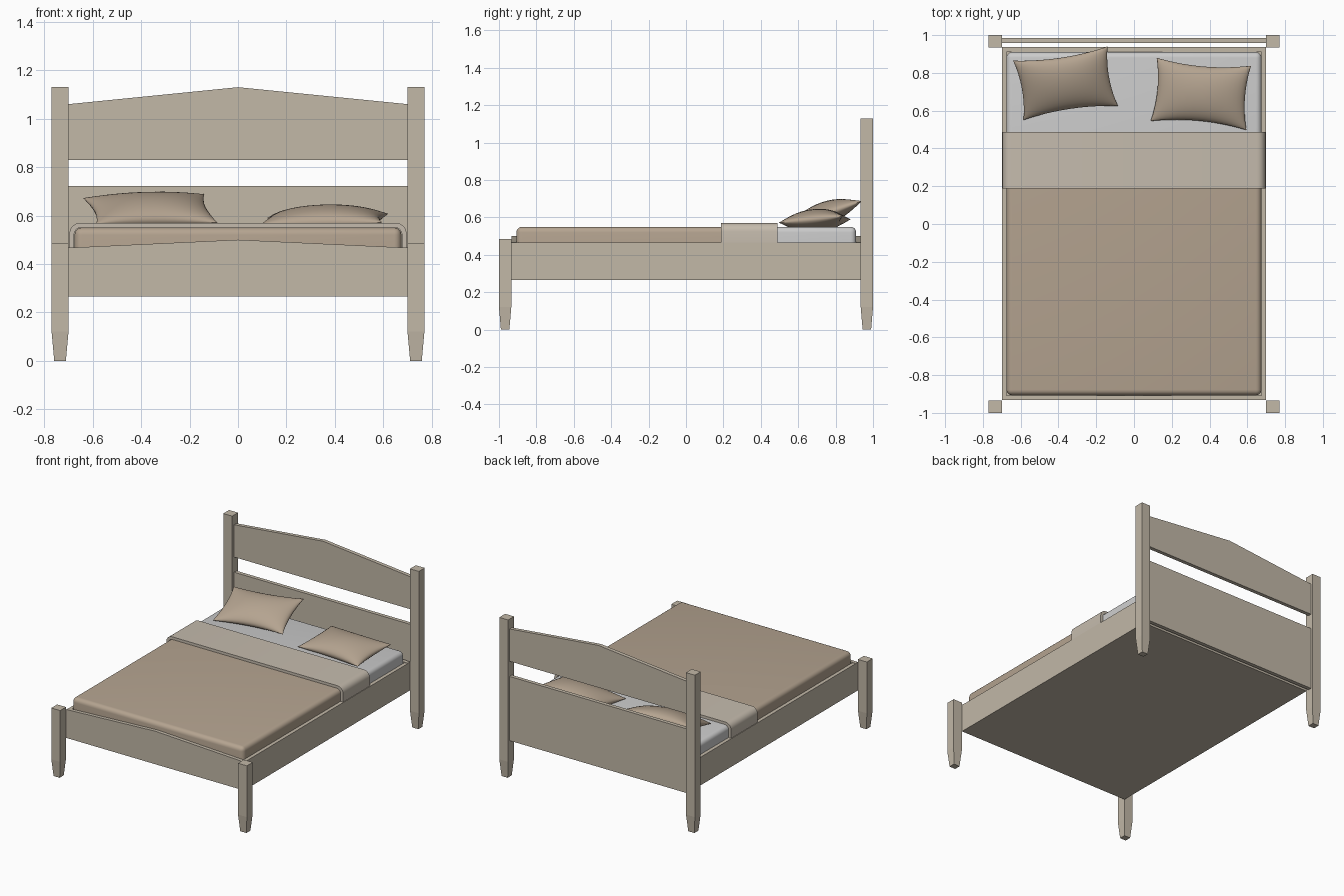
import bpy, bmesh, math
from mathutils import Vector

if "Cube" in bpy.data.objects:
    bpy.data.objects.remove(bpy.data.objects["Cube"])


def material(name, rgb):
    m = bpy.data.materials.new(name)
    m.diffuse_color = (*rgb, 1)
    m.use_nodes = True
    m.node_tree.nodes["Principled BSDF"].inputs["Base Color"].default_value = m.diffuse_color
    return m


WOOD = material("wood", (0.54, 0.48, 0.39))
CLOTH = material("cloth", (0.46, 0.37, 0.28))
FOLD = material("fold", (0.56, 0.50, 0.42))
WHITE = material("white", (0.8, 0.8, 0.8))


def finish(name, bm, *mats):
    bmesh.ops.recalc_face_normals(bm, faces=bm.faces)
    me = bpy.data.meshes.new(name)
    bm.to_mesh(me)
    bm.free()
    ob = bpy.data.objects.new(name, me)
    bpy.context.collection.objects.link(ob)
    for m in mats:
        me.materials.append(m)
    return ob


def smooth(ob, angle=40):
    bpy.ops.object.select_all(action='DESELECT')
    ob.select_set(True)
    bpy.context.view_layer.objects.active = ob
    bpy.ops.object.shade_smooth_by_angle(angle=math.radians(angle))


def box_bm(x0, x1, y0, y1, z0, z1):
    bm = bmesh.new()
    bmesh.ops.create_cube(bm, size=1)
    for v in bm.verts:
        v.co = ((x0 + x1) / 2 + v.co.x * (x1 - x0),
                (y0 + y1) / 2 + v.co.y * (y1 - y0),
                (z0 + z1) / 2 + v.co.z * (z1 - z0))
    return bm


def board(name, profile, y0, y1, mat):
    """Extrude an xz profile along y."""
    bm = bmesh.new()
    f = bm.faces.new([bm.verts.new((x, y0, z)) for x, z in profile])
    r = bmesh.ops.extrude_face_region(bm, geom=[f])
    bmesh.ops.translate(bm, vec=(0, y1 - y0, 0),
                        verts=[g for g in r["geom"] if isinstance(g, bmesh.types.BMVert)])
    return finish(name, bm, mat)


def peaked(z0, z_end, z_mid, w=0.70):
    return [(-w, z0), (w, z0), (w, z_end), (0, z_mid), (-w, z_end)]


def post(name, cx, cy, height):
    """Square post with a tapered foot."""
    bm = bmesh.new()
    rings = []
    for z, h in ((0, 0.024), (0.12, 0.035), (height, 0.035)):
        rings.append([bm.verts.new((cx + sx * h, cy + sy * h * 0.94, z))
                      for sx, sy in ((-1, -1), (1, -1), (1, 1), (-1, 1))])
    for a, b in zip(rings, rings[1:]):
        for i in range(4):
            bm.faces.new((a[i], a[(i + 1) % 4], b[(i + 1) % 4], b[i]))
    bm.faces.new(rings[0])
    bm.faces.new(rings[-1])
    finish(name, bm, WOOD)


def pillow(name, corners, thick, n=20):
    """Cushion spanned by four corners (front-left, front-right, back-right, back-left)."""
    a, b, c, d = map(Vector, corners)
    normal = (c - a).cross(d - b).normalized()
    bm = bmesh.new()
    for side in (1, -1):
        grid = []
        for j in range(n + 1):
            v = -math.cos(math.pi * j / n)
            row = []
            for i in range(n + 1):
                u = -math.cos(math.pi * i / n)
                # edges bow inwards between the corners
                s = (1 + u * (1 - 0.08 * (1 - v * v))) / 2
                t = (1 + v * (1 - 0.15 * (1 - u * u))) / 2
                p = a.lerp(b, s).lerp(d.lerp(c, s), t)
                h = max(0, (1 - u * u) * (1 - v * v)) ** 0.5
                row.append(bm.verts.new(p + normal * side * thick * h))
            grid.append(row)
        for j in range(n):
            for i in range(n):
                bm.faces.new((grid[j][i], grid[j][i + 1], grid[j + 1][i + 1], grid[j + 1][i]))
    bmesh.ops.remove_doubles(bm, verts=bm.verts, dist=1e-5)
    smooth(finish(name, bm, CLOTH), 60)


# posts
for side, sx in (("left", -1), ("right", 1)):
    post(f"front_post_{side}", sx * 0.735, -0.967, 0.485)
    post(f"back_post_{side}", sx * 0.735, 0.967, 1.13)
    # side rails
    xs = sorted((sx * 0.675, sx * 0.70))
    finish(f"side_rail_{side}", box_bm(*xs, -0.93, 0.935, 0.265, 0.465), WOOD)

# headboard panels
board("headboard_top", peaked(0.83, 1.06, 1.13), 0.957, 0.984, WOOD)
board("headboard_lower", [(-0.7, 0.265), (0.7, 0.265), (0.7, 0.722), (-0.7, 0.722)],
      0.957, 0.984, WOOD)

# peaked end boards and base
board("footboard", peaked(0.265, 0.467, 0.50), -0.932, -0.907, WOOD)
board("head_end_board", peaked(0.265, 0.467, 0.50), 0.910, 0.937, WOOD)
finish("base", box_bm(-0.69, 0.69, -0.92, 0.925, 0.265, 0.285), WOOD)

# mattress: white head end, covered foot end
bm = box_bm(-0.675, 0.675, -0.907, 0.91, 0.286, 0.55)
bmesh.ops.bevel(bm, geom=bm.edges[:], offset=0.03, segments=5, profile=0.5, affect='EDGES')
bmesh.ops.bisect_plane(bm, geom=bm.verts[:] + bm.edges[:] + bm.faces[:],
                       plane_co=(0, 0.33, 0), plane_no=(0, 1, 0))
for f in bm.faces:
    f.material_index = 1 if f.calc_center_median().y < 0.33 else 0
smooth(finish("mattress", bm, WHITE, CLOTH))


# folded blanket band over the mattress
def arch(w, top, r, n=6):
    arc = [(w - r + r * math.cos(k * math.pi / 2 / n), top - r + r * math.sin(k * math.pi / 2 / n))
           for k in range(n + 1)]
    right = [(w, 0.465)] + arc
    return right + [(-x, z) for x, z in reversed(right)]


band = arch(0.696, 0.57, 0.045) + arch(0.677, 0.551, 0.03)[::-1]
smooth(board("blanket_fold", band, 0.188, 0.488, FOLD))

# pillows
pillow("pillow_left", [(-0.585, 0.55, 0.565), (-0.085, 0.625, 0.57),
                       (-0.14, 0.94, 0.688), (-0.64, 0.865, 0.672)], 0.06)
pillow("pillow_right", [(0.088, 0.545, 0.56), (0.595, 0.497, 0.572),
                        (0.62, 0.838, 0.607), (0.12, 0.88, 0.59)], 0.062)
